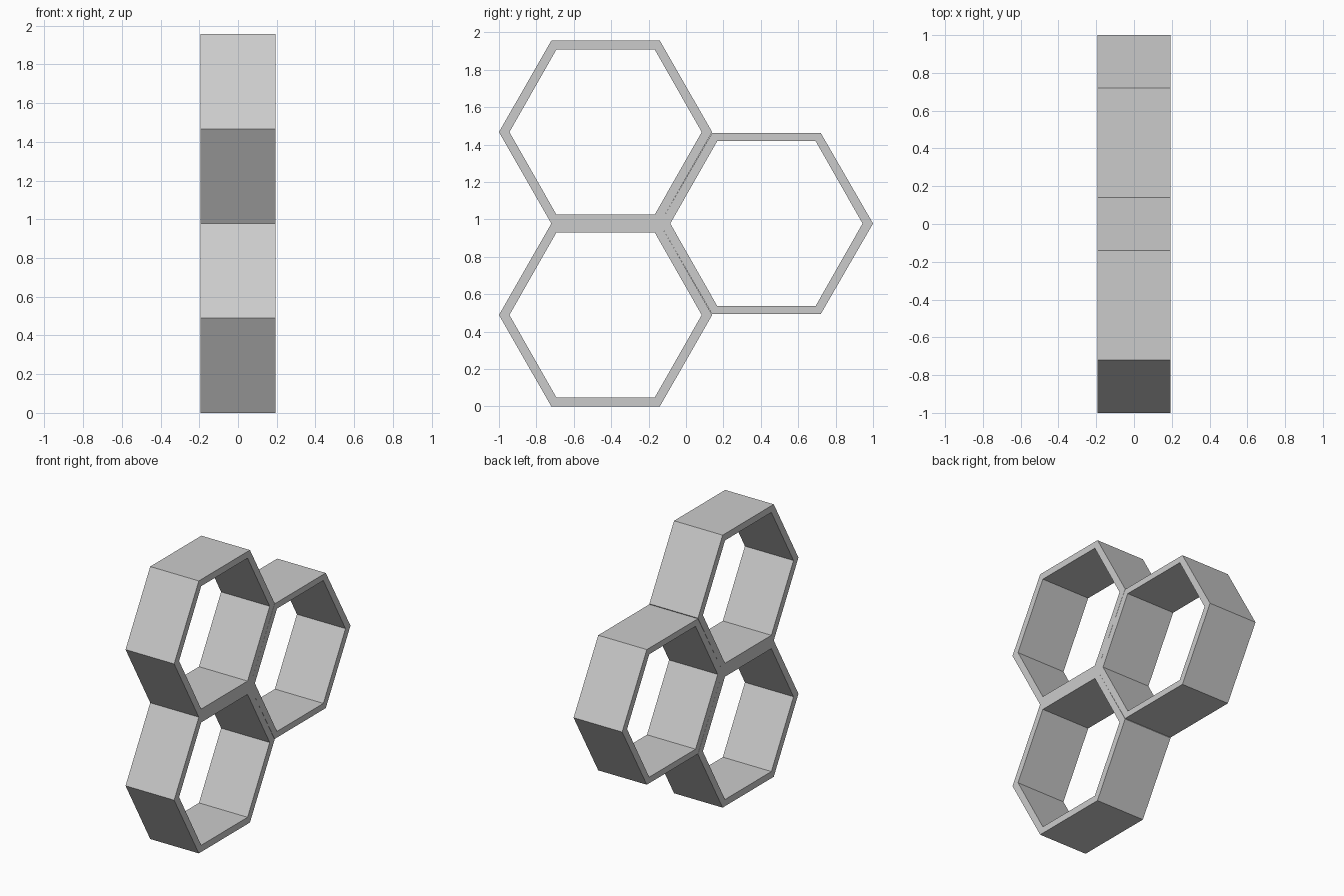
import bpy, bmesh

if "Cube" in bpy.data.objects:
    bpy.data.objects.remove(bpy.data.objects["Cube"])

HALF_DEPTH = 0.193


def hexagon(tip, flat, height):
    """Hexagon outline in the y-z plane with flat top and bottom."""
    return [(tip, 0), (flat, height), (-flat, height),
            (-tip, 0), (-flat, -height), (flat, -height)]


def hex_ring(name, y, z, outer_height):
    """Open hexagonal tube running along x."""
    outer = hexagon(0.57, 0.29, outer_height)
    inner = hexagon(0.514, 0.263, 0.441)
    bm = bmesh.new()
    # Four loops round the wall section, then bridge them in a circle
    loops = [[bm.verts.new((x, py, pz)) for py, pz in outline]
             for outline, x in ((outer, -HALF_DEPTH), (outer, HALF_DEPTH),
                                (inner, HALF_DEPTH), (inner, -HALF_DEPTH))]
    for k in range(4):
        a, b = loops[k], loops[(k + 1) % 4]
        for i in range(6):
            j = (i + 1) % 6
            bm.faces.new((a[i], a[j], b[j], b[i]))
    bmesh.ops.recalc_face_normals(bm, faces=bm.faces)
    mesh = bpy.data.meshes.new(name)
    bm.to_mesh(mesh)
    bm.free()
    obj = bpy.data.objects.new(name, mesh)
    obj.location = (0, y, z)
    bpy.context.collection.objects.link(obj)
    return obj


# Two stacked cells with a third nested beside them
hex_ring("lower_hex_shelf", -0.43, 0.489, 0.489)
hex_ring("upper_hex_shelf", -0.43, 1.467, 0.489)
hex_ring("side_hex_shelf", 0.43, 0.978, 0.485)
